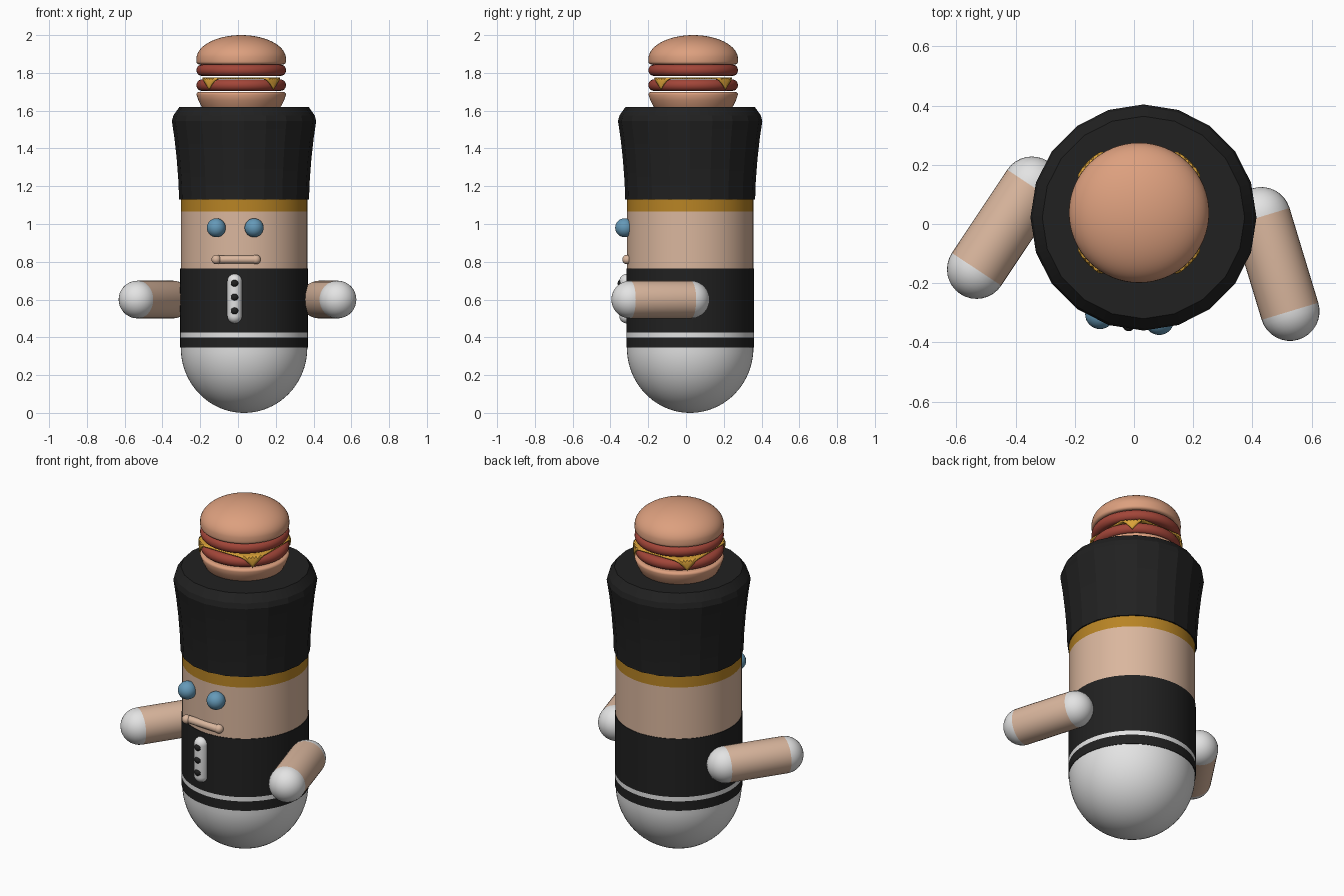
import bpy, bmesh, math
from mathutils import Vector

if "Cube" in bpy.data.objects:
    bpy.data.objects.remove(bpy.data.objects["Cube"])


def material(name, r, g, b):
    m = bpy.data.materials.new(name)
    m.use_nodes = True
    m.diffuse_color = (r, g, b, 1)
    shader = next(n for n in m.node_tree.nodes if n.type == 'BSDF_PRINCIPLED')
    shader.inputs["Base Color"].default_value = (r, g, b, 1)
    shader.inputs["Roughness"].default_value = 0.6
    return m


BLACK = material("black", 0.015, 0.015, 0.015)
WHITE = material("white", 0.77, 0.77, 0.77)
SKIN = material("skin", 0.70, 0.47, 0.34)
GOLD = material("gold", 0.48, 0.23, 0.018)
BLUE = material("eye blue", 0.13, 0.32, 0.48)
BUN = material("bun", 0.72, 0.35, 0.21)
MEAT = material("meat", 0.36, 0.06, 0.04)
CHEESE = material("cheese", 0.70, 0.36, 0.04)

BODY = Vector((0.032, 0.022, 0))
BURGER = Vector((0.017, 0.038, 0))
RADIUS = 0.335


def finish(bm, name, mats, angle=40):
    bmesh.ops.recalc_face_normals(bm, faces=bm.faces)
    mesh = bpy.data.meshes.new(name)
    bm.to_mesh(mesh)
    bm.free()
    for m in mats:
        mesh.materials.append(m)
    ob = bpy.data.objects.new(name, mesh)
    bpy.context.collection.objects.link(ob)
    bpy.ops.object.select_all(action='DESELECT')
    ob.select_set(True)
    bpy.context.view_layer.objects.active = ob
    bpy.ops.object.shade_smooth_by_angle(angle=math.radians(angle))
    return ob


def lathe(name, profile, mat, centre, sides=64, angle=40):
    """Revolve (radius, height) points about a vertical axis."""
    bm = bmesh.new()
    verts = [bm.verts.new(centre + Vector((r, 0, z))) for r, z in profile]
    edges = [bm.edges.new(pair) for pair in zip(verts, verts[1:])]
    bmesh.ops.spin(bm, geom=verts + edges, cent=centre, axis=(0, 0, 1),
                   angle=math.tau, steps=sides, use_duplicate=False)
    bmesh.ops.remove_doubles(bm, verts=bm.verts, dist=0.0005)
    return finish(bm, name, [mat], angle)


def band(name, z0, z1, mat, r=RADIUS):
    return lathe(name, [(0, z0), (r, z0), (r, z1), (0, z1)], mat, BODY)


def arc(r, z, rx, rz, start, end, steps=10):
    """Points of an elliptical arc, angles in degrees."""
    angles = [math.radians(start + (end - start) * i / steps) for i in range(steps + 1)]
    return [(r + rx * math.cos(a), z + rz * math.sin(a)) for a in angles]


def capsule(name, a, b, r, mats, segments=32):
    """Rounded rod from a to b; a second material colours the rounded ends."""
    a, b = Vector(a), Vector(b)
    bm = bmesh.new()
    bmesh.ops.create_uvsphere(bm, u_segments=segments, v_segments=segments // 2, radius=r)
    mid = [e for e in bm.edges if all(abs(v.co.z) < 1e-4 for v in e.verts)]
    bmesh.ops.split_edges(bm, edges=mid)
    half = (b - a).length / 2
    for f in bm.faces:
        f.material_index = len(mats) - 1
        up = f.calc_center_median().z > 0
        f.tag = up
    tops = {v for f in bm.faces if f.tag for v in f.verts}
    for v in bm.verts:
        v.co.z += half if v in tops else -half
    rims = [e for e in bm.edges if e.is_boundary]
    for f in bmesh.ops.bridge_loops(bm, edges=rims)["faces"]:
        f.material_index = 0
    turn = (b - a).to_track_quat('Z', 'Y')
    for v in bm.verts:
        v.co = turn @ v.co + (a + b) / 2
    return finish(bm, name, mats, 60)


def ball(name, centre, r, mat):
    bm = bmesh.new()
    bmesh.ops.create_uvsphere(bm, u_segments=32, v_segments=16, radius=r)
    bmesh.ops.translate(bm, verts=bm.verts, vec=centre)
    return finish(bm, name, [mat], 60)


# Rounded base and stacked body bands
lathe("base", arc(0, 0.345, RADIUS, 0.345, -90, 0, 20) + [(0, 0.345)], WHITE, BODY)
band("belt", 0.345, 0.40, BLACK, 0.338)
band("belt_stripe", 0.40, 0.425, WHITE, 0.338)
band("jacket", 0.425, 0.765, BLACK, 0.338)
band("face", 0.765, 1.065, SKIN)
band("hat_trim", 1.065, 1.13, GOLD)

# Tall faceted hat
lathe("hat", [(0, 1.13), (0.344, 1.13), (0.347, 1.22), (0.356, 1.34), (0.368, 1.45),
              (0.382, 1.545), (0.374, 1.575), (0.342, 1.62), (0, 1.62)],
      BLACK, BODY, sides=20, angle=15)

# Eyes and mouth
ball("right_eye", (-0.115, -0.305, 0.98), 0.05, BLUE)
ball("left_eye", (0.085, -0.325, 0.98), 0.05, BLUE)
capsule("mouth", (-0.11, -0.305, 0.812), (0.095, -0.315, 0.812), 0.021, [SKIN])
for side, x in (("right", -0.115), ("left", 0.095)):
    ball(side + "_mouth_corner", (x, -0.312, 0.812), 0.025, SKIN)

# Button strip
capsule("button_strip", (-0.018, -0.314, 0.513), (-0.018, -0.314, 0.697), 0.039, [WHITE])
for i in range(3):
    ball("button_%d" % (i + 1), (-0.018, -0.341, 0.54 + i * 0.073), 0.021, BLACK)

# Arms with white shoulders and hands
capsule("left_arm", (0.43, 0.025, 0.6), (0.527, -0.295, 0.6), 0.1, [SKIN, WHITE])
capsule("right_arm", (-0.345, 0.128, 0.6), (-0.532, -0.153, 0.6), 0.1, [SKIN, WHITE])

# Burger buns and patties
lathe("lower_bun", [(0, 1.6), (0.195, 1.6), (0.212, 1.625), (0.227, 1.655)]
      + arc(0.222, 1.685, 0.015, 0.015, 0, 90, 4) + [(0, 1.7)], BUN, BURGER)
for name, z in (("lower_patty", 1.735), ("upper_patty", 1.814)):
    lathe(name, [(0, z - 0.03)] + arc(0.209, z, 0.028, 0.03, -90, 90) + [(0, z + 0.03)],
          MEAT, BURGER)
lathe("upper_bun", [(0, 1.845)] + arc(0.222, 1.86, 0.015, 0.015, -90, 0, 5)
      + [(0.237, 1.87)] + arc(0, 1.875, 0.237, 0.125, 5, 90, 18), BUN, BURGER)

# Square cheese slice whose corners fold down over the patty
bm = bmesh.new()
bmesh.ops.create_grid(bm, x_segments=32, y_segments=32, size=0.205)
for v in bm.verts:
    r = v.co.length
    drop = max(0, r - 0.238)
    if drop:
        v.co *= 0.241 / r
    v.co += BURGER + Vector((0, 0, 1.772 - drop * 1.15))
slice_ob = finish(bm, "cheese_slice", [CHEESE])
solid = slice_ob.modifiers.new("thickness", 'SOLIDIFY')
solid.thickness = 0.008
solid.offset = 0
